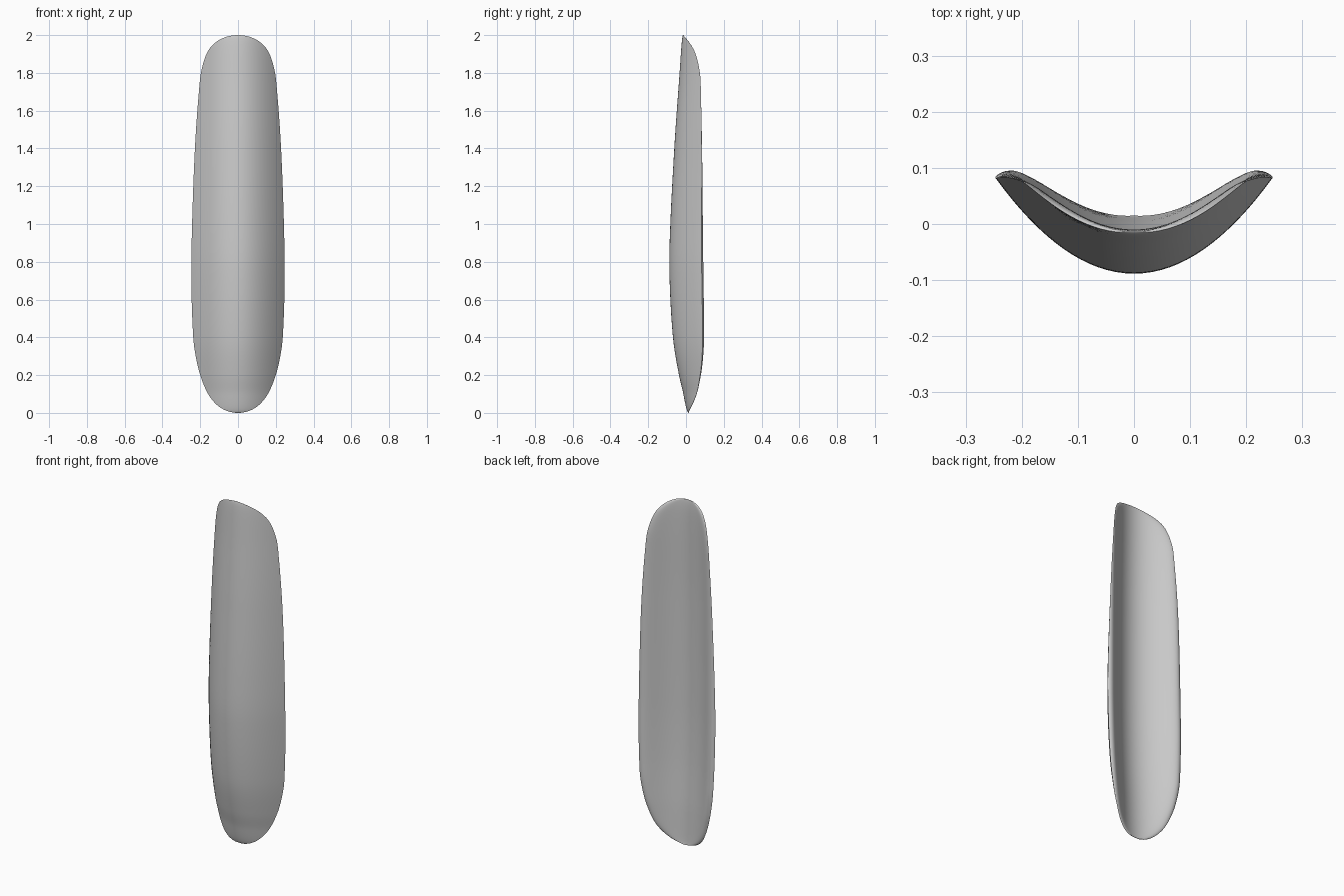
import bpy, bmesh, math

if "Cube" in bpy.data.objects:
    bpy.data.objects.remove(bpy.data.objects["Cube"], do_unlink=True)

ROWS, HALF = 96, 24
BOW = 2.8          # sideways curvature of the shell

# Key values along the height: (z, value)
WIDTH = [(0, 0), (.02, .08), (.05, .12), (.1, .158), (.2, .2), (.3, .224), (.4, .237),
         (.7, .247), (1, .243), (1.4, .228), (1.7, .207), (1.8, .196), (1.9, .167),
         (1.95, .132), (1.985, .078), (2, 0)]
FRONT = [(0, .015), (.1, -.014), (.2, -.037), (.4, -.069), (.75, -.088), (1, -.083),
         (1.4, -.062), (1.8, -.034), (2, -.015)]
BACK = [(0, .015), (.2, .004), (.5, -.012), (.8, -.019), (1.4, -.018), (1.8, -.011),
        (1.94, -.01), (2, -.015)]


def angle(z):
    return math.acos(max(-1, min(1, 1 - z)))


def curve(keys, t):
    """Smooth Hermite interpolation, in an angle that packs rows toward both tips."""
    p = [(angle(z), v) for z, v in keys]
    last = len(p) - 1

    def slope(i):
        a, b = p[max(i - 1, 0)], p[min(i + 1, last)]
        return (b[1] - a[1]) / (b[0] - a[0])

    i = next((k for k in range(last) if t <= p[k + 1][0]), last - 1)
    h = p[i + 1][0] - p[i][0]
    s = (t - p[i][0]) / h
    ease = s * s * (3 - 2 * s)
    return (p[i][1] * (1 - ease) + p[i + 1][1] * ease
            + h * slope(i) * s * (1 - s) ** 2 - h * slope(i + 1) * s * s * (1 - s))


# Crescent cross-sections: front from right to left rim, then back again
bm = bmesh.new()
us = [math.sin(math.pi / 2 * k / HALF) for k in range(-HALF, HALF + 1)]
section = [(u, 0) for u in us] + [(u, 1) for u in reversed(us[1:-1])]
rings = []
for r in range(1, ROWS):
    t = math.pi * r / ROWS
    w, front, back = (curve(k, t) for k in (WIDTH, FRONT, BACK))
    ring = []
    for u, is_back in section:
        x = u * w
        y = front + BOW * x * x + is_back * (back - front) * (1 - abs(u) ** 8.5)
        ring.append(bm.verts.new((x, y, 1 - math.cos(t))))
    rings.append(ring)

# Skin between rings and close both tips
n = len(section)
for a, b in zip(rings, rings[1:]):
    for i in range(n):
        j = (i + 1) % n
        bm.faces.new((a[i], a[j], b[j], b[i]))
for ring, z, y in ((rings[0], 0, FRONT[0][1]), (rings[-1], 2, FRONT[-1][1])):
    tip = bm.verts.new((0, y, z))
    for i in range(n):
        bm.faces.new((ring[i], ring[(i + 1) % n], tip))
bmesh.ops.recalc_face_normals(bm, faces=bm.faces)

mesh = bpy.data.meshes.new("curved_shell")
bm.to_mesh(mesh)
bm.free()
shell = bpy.data.objects.new("curved_shell", mesh)
bpy.context.collection.objects.link(shell)

# Plain grey finish
grey = bpy.data.materials.new("plain_grey")
grey.use_nodes = True
colour = (.6, .6, .6, 1)
grey.diffuse_color = colour
grey.node_tree.nodes["Principled BSDF"].inputs["Base Color"].default_value = colour
mesh.materials.append(grey)

bpy.ops.object.select_all(action='DESELECT')
shell.select_set(True)
bpy.context.view_layer.objects.active = shell
bpy.ops.object.shade_smooth_by_angle(angle=math.radians(50))
